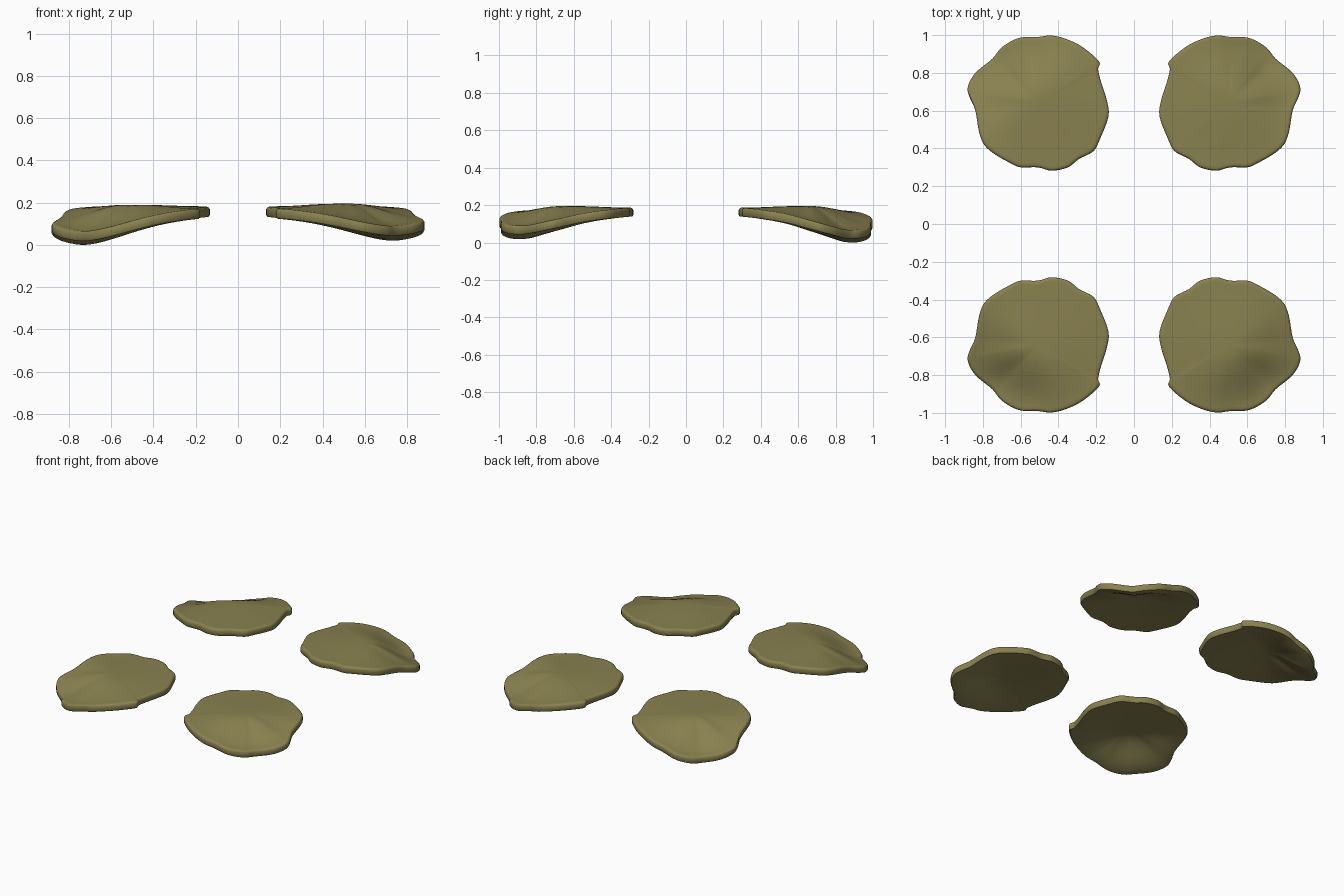
import bpy, bmesh, math

if "Cube" in bpy.data.objects:
    bpy.data.objects.remove(bpy.data.objects["Cube"])

# Wavy outline of one pad (x outward, y outward), mirrored for the other three
OUTLINE = [(.185, .86), (.27, .935), (.36, .98), (.44, .998), (.51, .99), (.61, .985),
           (.70, .935), (.75, .875), (.84, .80), (.88, .725), (.87, .67), (.84, .60),
           (.82, .485), (.79, .415), (.73, .365), (.65, .32), (.60, .30), (.51, .30),
           (.435, .282), (.35, .30), (.29, .345), (.215, .385), (.18, .45), (.135, .57),
           (.145, .66), (.175, .755), (.19, .82)]
CX, CY = .50, .64

olive = bpy.data.materials.new("olive")
olive.diffuse_color = (.25, .22, .08, 1)
olive.use_nodes = True
olive.node_tree.nodes["Principled BSDF"].inputs["Base Color"].default_value = olive.diffuse_color


def smooth_loop(pts, sub=4):
    """Catmull-Rom through the closed outline."""
    out, n = [], len(pts)
    for i in range(n):
        a, b, c, d = (pts[(i + k) % n] for k in (-1, 0, 1, 2))
        for s in range(sub):
            t = s / sub
            out.append(tuple(.5 * (2 * b[k] + (c[k] - a[k]) * t
                       + (2 * a[k] - 5 * b[k] + 4 * c[k] - d[k]) * t * t
                       + (3 * b[k] - a[k] - 3 * c[k] + d[k]) * t ** 3) for k in (0, 1)))
    return out


def height(x, y, r, top, low):
    """Nearly flat pad whose outer corner droops down to 'low'."""
    ang = math.degrees(math.atan2(y - CY, x - CX))
    d = (ang - 47 + 180) % 360 - 180
    droop = math.exp(-(d / 54) ** 2)
    inner = .178 - .008 * math.cos(math.radians(ang + 100 + 180))
    rim = inner + (low - inner) * droop
    t = min(1, max(0, (r - .1) / .88))
    w = t * t * (3 - 2 * t)
    return top + (rim - top) * w


def pad(name, sx, sy, top, low, thick=.047):
    loop = smooth_loop(OUTLINE)
    bm = bmesh.new()
    # (radius fraction, depth below the top surface): top, rounded rim, wall, underside
    prof = [(r, 0) for r in (.12, .24, .36, .48, .6, .72, .84, .93, .965)]
    prof += [(.988, .004), (1, .012), (1, thick - .008), (.985, thick)]
    prof += [(r, thick) for r in (.93, .84, .72, .6, .48, .36, .24, .12)]
    rings = []
    for r, dep in prof:
        ring = []
        for x, y in loop:
            px, py = CX + (x - CX) * r, CY + (y - CY) * r
            ring.append(bm.verts.new((sx * px, sy * py, height(x, y, r, top, low) - dep)))
        rings.append(ring)
    n = len(loop)
    for a, b in zip(rings, rings[1:]):
        for i in range(n):
            j = (i + 1) % n
            bm.faces.new((a[i], a[j], b[j], b[i]))
    for ring, z in ((rings[0], top), (rings[-1], top - thick)):
        c = bm.verts.new((sx * CX, sy * CY, z))
        for i in range(n):
            bm.faces.new((ring[i], ring[(i + 1) % n], c))
    bmesh.ops.recalc_face_normals(bm, faces=bm.faces)
    me = bpy.data.meshes.new(name)
    bm.to_mesh(me)
    bm.free()
    me.materials.append(olive)
    ob = bpy.data.objects.new(name, me)
    bpy.context.collection.objects.link(ob)
    bpy.ops.object.select_all(action='DESELECT')
    ob.select_set(True)
    bpy.context.view_layer.objects.active = ob
    bpy.ops.object.shade_smooth_by_angle(angle=math.radians(40))


# Four pads, each drooping a slightly different amount at the outer corner
pad("pad_rear_left", -1, 1, .190, .047)
pad("pad_rear_right", 1, 1, .195, .067)
pad("pad_front_left", -1, -1, .190, .065)
pad("pad_front_right", 1, -1, .195, .090)
